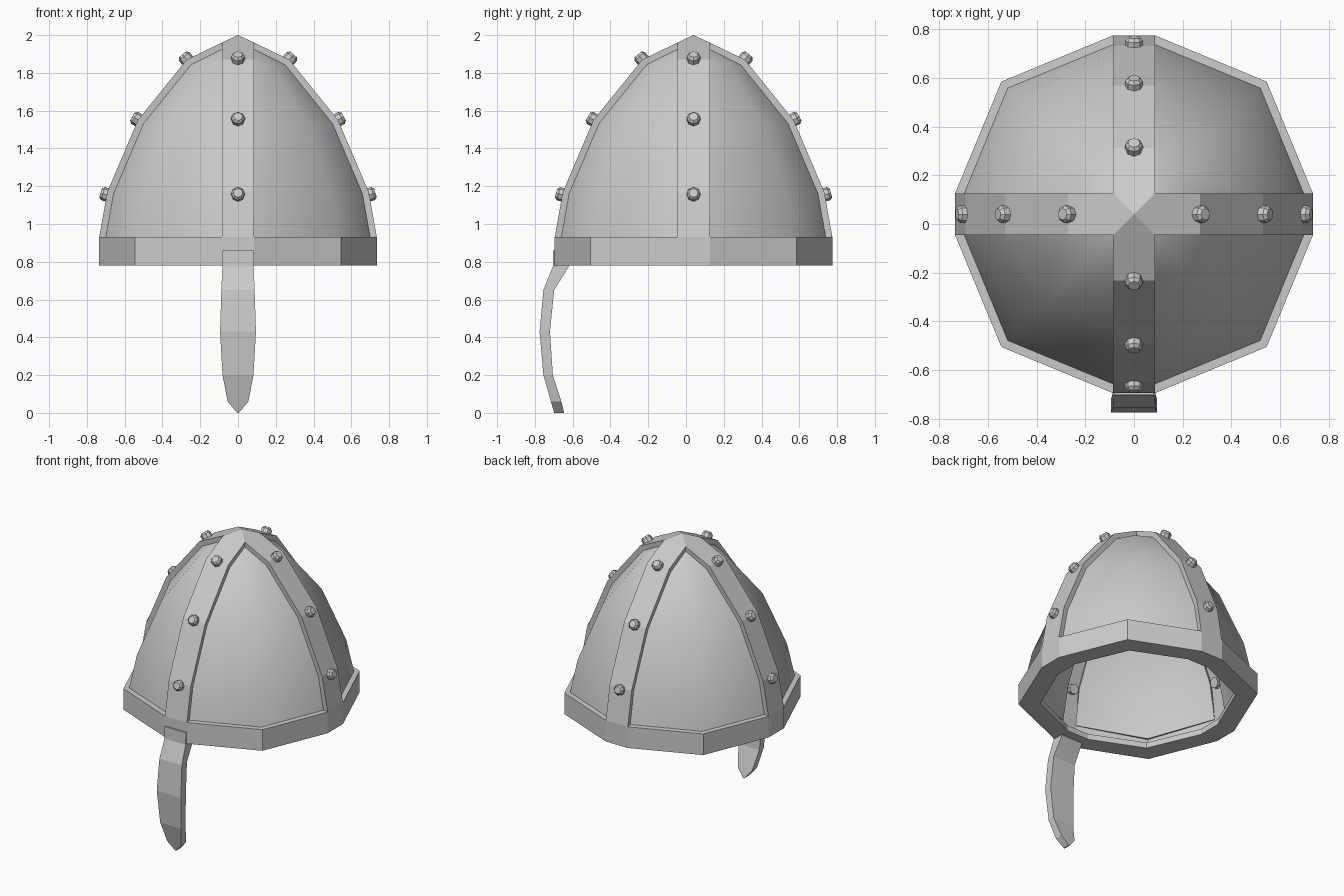
import bpy, bmesh, math
from mathutils import Vector, Matrix

if "Cube" in bpy.data.objects:
    bpy.data.objects.remove(bpy.data.objects["Cube"])

CY = 0.04      # dome centre in y
W = 0.086      # half width of the bands


def new_object(name, bm):
    me = bpy.data.meshes.new(name)
    bm.to_mesh(me)
    bm.free()
    ob = bpy.data.objects.new(name, me)
    bpy.context.collection.objects.link(ob)
    return ob


# Helmet shell: (radius, diagonal coordinate, height) from the inner lip to the crown
rows = [(0.60, 0.445, 0.78), (0.735, 0.545, 0.78), (0.735, 0.545, 0.93),
        (0.692, 0.508, 1.17), (0.53, 0.392, 1.55), (0.272, 0.206, 1.87), (W, W, 1.96)]
bm = bmesh.new()
rings = []
for r, d, z in rows:
    ring = []
    for k in range(4):
        rot = Matrix.Rotation(k * math.pi / 2, 3, 'Z')
        for p in ((r, -W, z), (r, W, z), (d, d, z)):
            ring.append(bm.verts.new(rot @ Vector(p) + Vector((0, CY, 0))))
    rings.append(ring)
panels = []
for i in range(len(rings) - 1):
    a, b = rings[i], rings[i + 1]
    for j in range(12):
        n = (j + 1) % 12
        f = bm.faces.new((a[j], a[n], b[n], b[j]))
        if i >= 2 and j % 3:
            f.smooth = True
            f.material_index = 1        # temporary tag for panel faces
apex = bm.verts.new((0, CY, 2.0))
for k in range(4):
    bm.faces.new((rings[-1][3 * k], rings[-1][3 * k + 1], apex))
bmesh.ops.remove_doubles(bm, verts=bm.verts, dist=0.0005)

# Recessed panels between the bands
panels = [f for f in bm.faces if f.material_index == 1]
walls = bmesh.ops.inset_region(bm, faces=panels, thickness=0.008, depth=-0.034,
                               use_even_offset=True)['faces']
for f in walls:
    f.smooth = False
for f in bm.faces:
    f.material_index = 0
shell = new_object("helmet_shell", bm)
sol = shell.modifiers.new("thickness", 'SOLIDIFY')
sol.thickness = 0.04
sol.offset = -1

# Nose guard: (half width, outer y, inner y, height)
guard = [(0.083, -0.703, -0.63, 0.86), (0.083, -0.705, -0.62, 0.775),
         (0.088, -0.755, -0.698, 0.65), (0.095, -0.775, -0.72, 0.43),
         (0.082, -0.755, -0.705, 0.20), (0.055, -0.715, -0.66, 0.06),
         (0.004, -0.698, -0.645, 0.0)]
bm = bmesh.new()
loops = [[bm.verts.new(p) for p in ((-w, yo, z), (w, yo, z), (w, yi, z), (-w, yi, z))]
         for w, yo, yi, z in guard]
for a, b in zip(loops, loops[1:]):
    for j in range(4):
        n = (j + 1) % 4
        bm.faces.new((a[j], a[n], b[n], b[j]))
bm.faces.new(loops[0])
bm.faces.new(loops[-1][::-1])
bmesh.ops.recalc_face_normals(bm, faces=bm.faces)
new_object("nose_guard", bm)

# Rivets along the four bands: (radius, height, tilt of the normal from horizontal)
bm = bmesh.new()
for k in range(4):
    turn = Matrix.Translation((0, CY, 0)) @ Matrix.Rotation(k * math.pi / 2, 4, 'Z')
    for r, z, tilt in ((0.695, 1.155, 16), (0.53, 1.552, 30), (0.272, 1.872, 50)):
        place = turn @ Matrix.Translation((r, 0, z)) @ Matrix.Rotation(math.radians(90 - tilt), 4, 'Y')
        for r1, r2, z0, z1 in ((0.036, 0.036, -0.06, 0.02), (0.036, 0.024, 0.02, 0.034)):
            bmesh.ops.create_cone(bm, cap_ends=True, segments=8, radius1=r1, radius2=r2, depth=z1 - z0,
                                  matrix=place @ Matrix.Translation((0, 0, (z0 + z1) / 2)))
new_object("rivets", bm)
